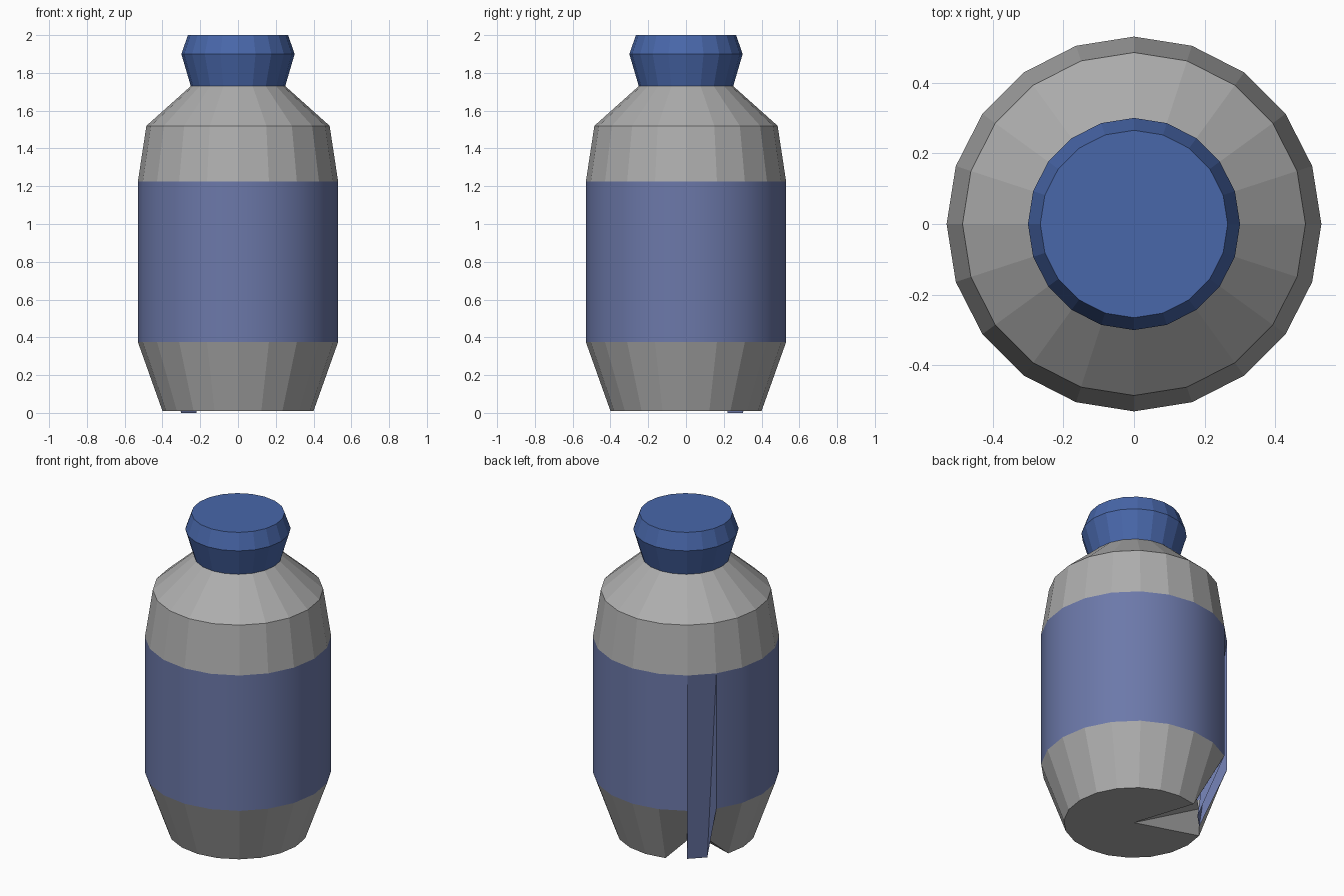
import bpy, bmesh, math

if "Cube" in bpy.data.objects:
    bpy.data.objects.remove(bpy.data.objects["Cube"])

SIDES = 20
FLAP = 7          # side (126 to 144 degrees) where the label hangs down


def material(name, rgb):
    m = bpy.data.materials.new(name)
    m.diffuse_color = (*rgb, 1)
    m.use_nodes = True
    m.node_tree.nodes["Principled BSDF"].inputs["Base Color"].default_value = m.diffuse_color
    return m


grey = material("bottle grey", (0.42, 0.42, 0.42))
label_blue = material("label blue", (0.15, 0.19, 0.40))
cap_blue = material("cap blue", (0.065, 0.135, 0.40))


def point(i, r, z):
    a = 2 * math.pi * i / SIDES
    return (r * math.cos(a), r * math.sin(a), z)


def finish(name, bm, mat):
    me = bpy.data.meshes.new(name)
    bm.to_mesh(me)
    bm.free()
    me.materials.append(mat)
    ob = bpy.data.objects.new(name, me)
    bpy.context.collection.objects.link(ob)
    return ob


def lathe(profile, skip=None):
    """Faceted shell around z from (radius, height) pairs."""
    bm = bmesh.new()
    rings = [[bm.verts.new(point(i, r, z)) for i in range(SIDES)] for r, z in profile]
    for lo, hi in zip(rings, rings[1:]):
        for i in range(SIDES):
            j = (i + 1) % SIDES
            if i != skip:
                bm.faces.new((lo[i], lo[j], hi[j], hi[i]))
    return bm, rings


# Shoulder
bm, rings = lathe([(0.53, 1.225), (0.485, 1.52), (0.25, 1.73)])
finish("shoulder", bm, grey)

# Cap
bm, rings = lathe([(0.25, 1.73), (0.30, 1.90), (0.265, 2.0)])
bm.faces.new(rings[-1])
finish("cap", bm, cap_blue)

# Lower body, notched behind the hanging strip, with a fanned base
bm, rings = lathe([(0.40, 0.01), (0.53, 0.375)], skip=FLAP)
base = rings[0]
for i in (FLAP, FLAP + 1):
    base[i].co = point(i, 0.37, 0.115)
centre = bm.verts.new((0, 0, 0.01))
for i in range(SIDES):
    bm.faces.new((centre, base[(i + 1) % SIDES], base[i]))
finish("lower_body", bm, grey)

# Label band, smooth around
bm, rings = lathe([(0.53, 0.375), (0.53, 1.225)], skip=FLAP)
for f in bm.faces:
    f.smooth = True
finish("label", bm, label_blue)

# Hanging label strip with its two triangular side walls
bm = bmesh.new()
a, b = FLAP, FLAP + 1
top_a, top_b = (bm.verts.new(point(i, 0.53, 1.225)) for i in (a, b))
mid_a, mid_b = (bm.verts.new(point(i, 0.53, 0.375)) for i in (a, b))
low_a, low_b = (bm.verts.new(point(i, 0.372, 0.0)) for i in (a, b))
bm.faces.new((low_a, low_b, top_b, top_a))
bm.faces.new((top_a, mid_a, low_a))
bm.faces.new((top_b, low_b, mid_b))
finish("label_strip", bm, label_blue)
